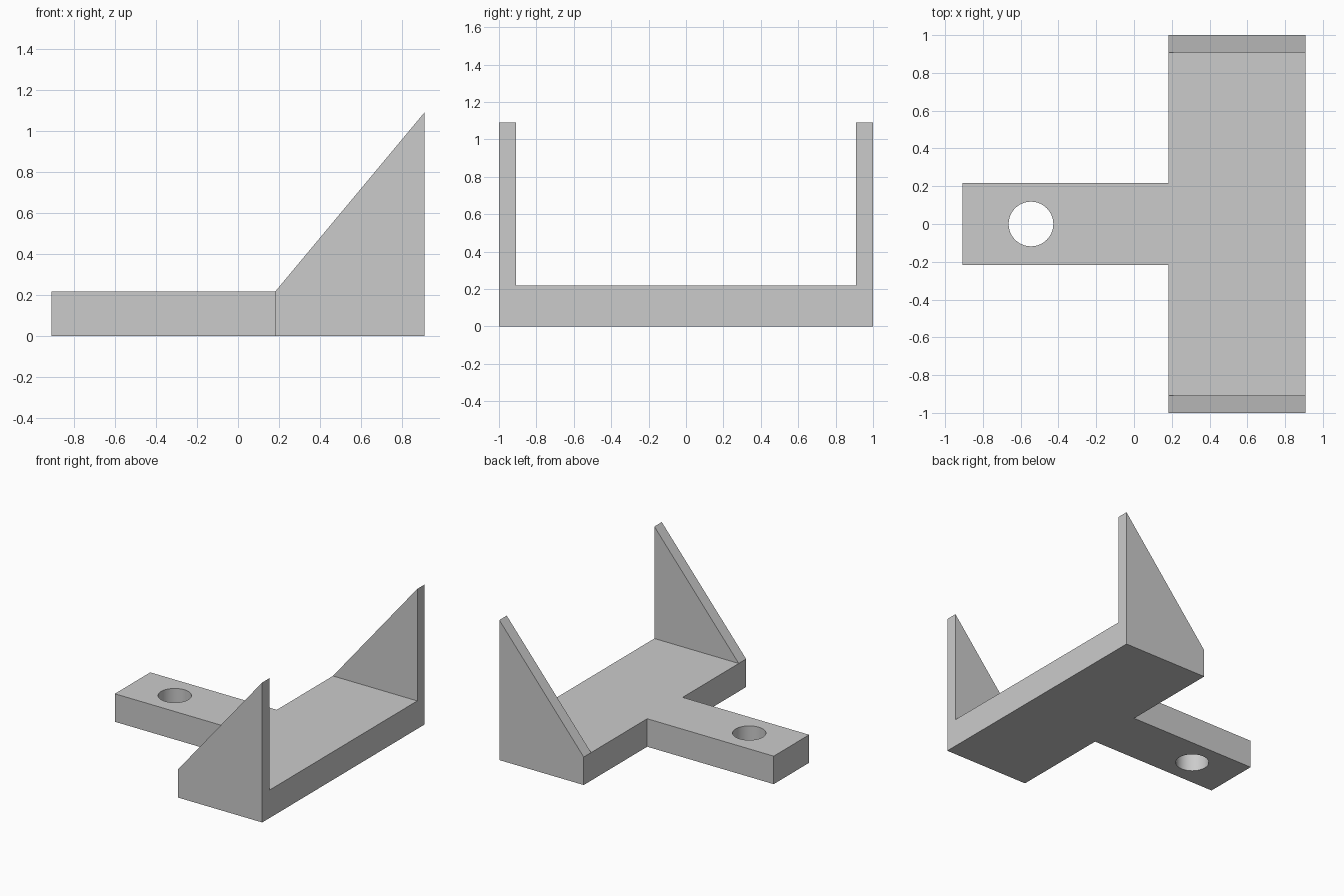
import bpy
import bmesh
import math
from mathutils import Matrix, Vector

cube = bpy.data.objects.get("Cube")
if cube:
    bpy.data.objects.remove(cube, do_unlink=True)

U = 1 / 11            # design unit
THICK = 2.4 * U       # slab thickness and half width of the tab
BACK, STEP, TIP = 10 * U, 2 * U, -10 * U
TOP = 12 * U

grey = bpy.data.materials.new("plain grey")
grey.use_nodes = True
colour = (0.6, 0.6, 0.6, 1)
grey.diffuse_color = colour
grey.node_tree.nodes["Principled BSDF"].inputs["Base Color"].default_value = colour


def make_object(name, bm):
    bmesh.ops.recalc_face_normals(bm, faces=bm.faces[:])
    mesh = bpy.data.meshes.new(name)
    bm.to_mesh(mesh)
    bm.free()
    mesh.materials.append(grey)
    obj = bpy.data.objects.new(name, mesh)
    bpy.context.collection.objects.link(obj)
    return obj


def extrude_outline(name, points, offset):
    """Solid made by sweeping a closed flat outline along an offset."""
    bm = bmesh.new()
    face = bm.faces.new([bm.verts.new(p) for p in points])
    swept = bmesh.ops.extrude_face_region(bm, geom=[face])
    verts = [v for v in swept["geom"] if isinstance(v, bmesh.types.BMVert)]
    bmesh.ops.translate(bm, verts=verts, vec=Vector(offset))
    return make_object(name, bm)


# T-shaped base: wide plate with a narrow mounting tab
half = [(TIP, THICK), (STEP, THICK), (STEP, 1), (BACK, 1)]
outline = [(x, y, 0) for x, y in half] + [(x, -y, 0) for x, y in reversed(half)]
base = extrude_outline("base_plate", outline, (0, 0, THICK))

# Round screw hole through the tab
bm = bmesh.new()
bmesh.ops.create_cone(bm, cap_ends=True, segments=64, radius1=1.3 * U,
                      radius2=1.3 * U, depth=1,
                      matrix=Matrix.Translation((-6 * U, 0, 0)))
cutter = make_object("hole_cutter", bm)
cutter.hide_render = True
cutter.hide_set(True)
hole = base.modifiers.new("screw hole", "BOOLEAN")
hole.operation = "DIFFERENCE"
hole.solver = "EXACT"
hole.object = cutter

# Apply the cut, then smooth only the bore
bpy.context.view_layer.objects.active = base
base.select_set(True)
bpy.ops.object.modifier_apply(modifier=hole.name)
bpy.data.objects.remove(cutter, do_unlink=True)
bpy.ops.object.shade_smooth_by_angle(angle=math.radians(30))

# Triangular side walls standing on both ends of the plate
for side, name in ((1, "back_side_wall"), (-1, "front_side_wall")):
    triangle = [(STEP, side, THICK), (BACK, side, THICK), (BACK, side, TOP)]
    extrude_outline(name, triangle, (0, -side * U, 0))
